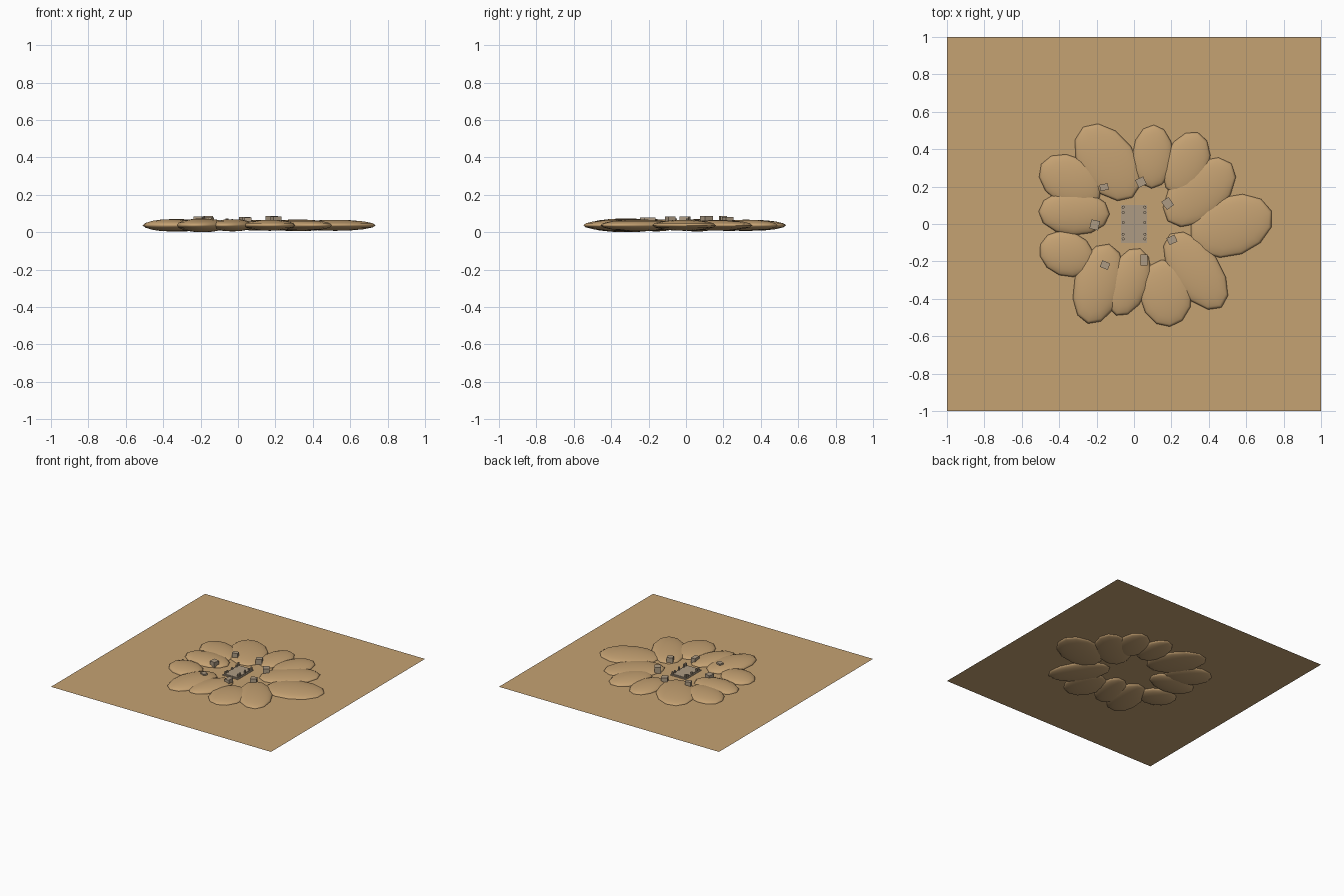
import bpy
import math
import random

random.seed(4)
GROUND = 0.037

cube = bpy.data.objects.get("Cube")
if cube:
    bpy.data.objects.remove(cube, do_unlink=True)


def make_material(name, rgb):
    mat = bpy.data.materials.new(name)
    mat.use_nodes = True
    mat.diffuse_color = (*rgb, 1)
    mat.node_tree.nodes["Principled BSDF"].inputs["Base Color"].default_value = (*rgb, 1)
    return mat


sand = make_material("sand", (0.56, 0.36, 0.17))
stone = make_material("weathered_stone", (0.42, 0.33, 0.23))


def finish(name, mat):
    obj = bpy.context.object
    obj.name = name
    obj.data.materials.append(mat)
    return obj


def block(name, x, y, size, bottom, top, turn=0):
    bpy.ops.mesh.primitive_cube_add(size=1, location=(x, y, (bottom + top) / 2),
                                    rotation=(0, 0, math.radians(turn)))
    obj = finish(name, stone)
    obj.scale = (size[0], size[1], top - bottom)
    return obj


# Flat desert floor
bpy.ops.mesh.primitive_plane_add(size=2, location=(0, 0, GROUND))
finish("desert_floor", sand)

# Ring of flattened, overlapping dunes: x, y, long radius, short radius, turn
dunes = [
    (0.52, -0.01, 0.23, 0.16, 20),
    (0.35, 0.17, 0.23, 0.14, 42),
    (0.28, 0.32, 0.18, 0.12, 70),
    (0.10, 0.36, 0.17, 0.11, 88),
    (-0.14, 0.33, 0.23, 0.15, 125),
    (-0.34, 0.23, 0.18, 0.13, 150),
    (-0.32, 0.06, 0.19, 0.12, 178),
    (-0.36, -0.16, 0.15, 0.12, 160),
    (-0.19, -0.32, 0.22, 0.13, 75),
    (-0.03, -0.31, 0.19, 0.11, 70),
    (0.17, -0.37, 0.18, 0.14, 97),
    (0.33, -0.25, 0.24, 0.13, 125),
]
for i, (x, y, long_r, short_r, turn) in enumerate(dunes):
    bpy.ops.mesh.primitive_uv_sphere_add(segments=12, ring_count=8, radius=1,
                                         location=(x, y, GROUND),
                                         rotation=(0, 0, math.radians(turn)))
    dune = finish(f"dune_{i + 1}", sand)
    height = GROUND if i == 8 else random.uniform(0.028, 0.034)
    dune.scale = (long_r, short_r, height)
    bpy.ops.object.shade_smooth()

# Fallen stone blocks around the ruin: x, y, width, depth, turn, top
blocks = [
    (0.037, 0.224, 0.047, 0.045, 25, 0.081),
    (-0.16, 0.197, 0.045, 0.034, 12, 0.087),
    (-0.21, -0.005, 0.047, 0.050, -12, 0.083),
    (-0.155, -0.22, 0.045, 0.037, -22, 0.080),
    (0.053, -0.193, 0.037, 0.058, 0, 0.080),
    (0.203, -0.085, 0.047, 0.040, 25, 0.083),
    (0.18, 0.11, 0.046, 0.052, 35, 0.087),
]
for i, (x, y, w, d, turn, top) in enumerate(blocks):
    block(f"fallen_block_{i + 1}", x, y, (w, d), GROUND + 0.002, top, turn)

# Stepped platform of the ruin
block("lower_step", 0, 0, (0.14, 0.205), GROUND + 0.001, 0.043)
block("upper_step", 0, 0, (0.12, 0.185), 0.042, 0.049)

# Two rows of broken columns
for side, label in ((-1, "right"), (1, "left")):
    for i, y in enumerate((-0.08, -0.055, 0.008, 0.062, 0.09)):
        top = random.uniform(0.062, 0.075)
        bpy.ops.mesh.primitive_cylinder_add(
            vertices=8, radius=0.008, depth=top - 0.042,
            location=(side * 0.058, y, (top + 0.042) / 2))
        finish(f"{label}_column_{i + 1}", stone)
        bpy.ops.object.shade_smooth_by_angle()
